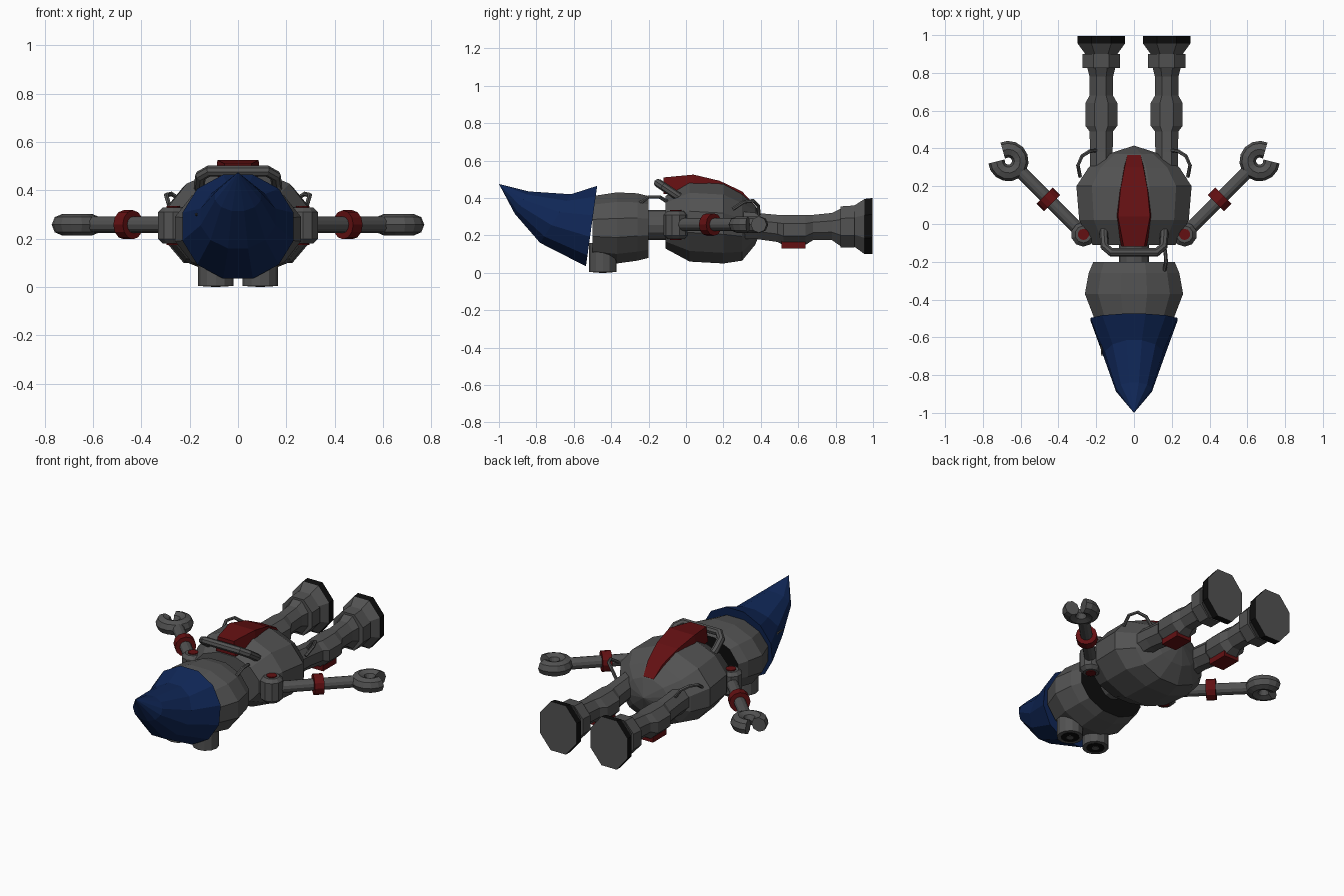
import bpy, bmesh, math
from mathutils import Vector

if "Cube" in bpy.data.objects:
    bpy.data.objects.remove(bpy.data.objects["Cube"])


def material(name, rgb):
    m = bpy.data.materials.new(name)
    m.diffuse_color = (*rgb, 1)
    m.use_nodes = True
    m.node_tree.nodes["Principled BSDF"].inputs["Base Color"].default_value = m.diffuse_color
    return m


GREY = material("grey metal", (0.085, 0.085, 0.085))
RED = material("dark red", (0.125, 0.005, 0.006))
BLUE = material("navy blue", (0.005, 0.02, 0.095))
BLACK = material("black", (0.004, 0.004, 0.004))


def add_mesh(name, bm, *mats):
    bmesh.ops.recalc_face_normals(bm, faces=bm.faces)
    me = bpy.data.meshes.new(name)
    bm.to_mesh(me)
    bm.free()
    for m in mats:
        me.materials.append(m)
    ob = bpy.data.objects.new(name, me)
    bpy.context.collection.objects.link(ob)
    return ob


def loft(name, rings, n, *mats, cx=0.0, tip=None, paint=None):
    """Rings along y, each (y_top, z_top, y_bottom, z_bottom, half_width)."""
    bm = bmesh.new()
    k = 1 / math.cos(math.pi / n)
    loops = []
    for yt, zt, yb, zb, hw in rings:
        loop = []
        for i in range(n):
            a = 2 * math.pi * (i + 0.5) / n
            t = 0.5 + 0.5 * k * math.sin(a)
            loop.append(bm.verts.new((cx + hw * k * math.cos(a),
                                      yb + (yt - yb) * t, zb + (zt - zb) * t)))
        loops.append(loop)
    for r, (a, b) in enumerate(zip(loops, loops[1:])):
        for i in range(n):
            j = (i + 1) % n
            f = bm.faces.new((a[i], a[j], b[j], b[i]))
            if paint:
                f.material_index = paint(r)
    cap = bm.faces.new(loops[0])
    if paint:
        cap.material_index = paint(-1)
    if tip:
        v = bm.verts.new(tip)
        for i in range(n):
            bm.faces.new((loops[-1][i], loops[-1][(i + 1) % n], v))
    else:
        bm.faces.new(loops[-1])
    return add_mesh(name, bm, *mats)


def upright(rows):
    """Turn (y, z_low, z_high, half_width) into untilted rings."""
    return [(y, hi, y, lo, w) for y, lo, hi, w in rows]


def rod(name, a, b, r1, mat, n=12, r2=None):
    a, b = Vector(a), Vector(b)
    bm = bmesh.new()
    bmesh.ops.create_cone(bm, cap_ends=True, segments=n, radius1=r1,
                          radius2=r1 if r2 is None else r2, depth=(b - a).length)
    bmesh.ops.rotate(bm, verts=bm.verts,
                     matrix=(b - a).to_track_quat('Z', 'Y').to_matrix())
    bmesh.ops.translate(bm, verts=bm.verts, vec=(a + b) / 2)
    return add_mesh(name, bm, mat)


def tube(name, pts, r, mat, res=2):
    cu = bpy.data.curves.new(name, 'CURVE')
    cu.dimensions = '3D'
    cu.bevel_depth, cu.bevel_resolution, cu.use_fill_caps = r, res, True
    sp = cu.splines.new('POLY')
    sp.points.add(len(pts) - 1)
    for p, co in zip(sp.points, pts):
        p.co = (*co, 1)
    sp.use_smooth = False
    cu.materials.append(mat)
    ob = bpy.data.objects.new(name, cu)
    bpy.context.collection.objects.link(ob)
    return ob


# torso, neck and head
loft("torso", upright([(-.11, .13, .41, .22), (.02, .06, .485, .29), (.2, .05, .475, .305),
                       (.3, .065, .42, .24), (.37, .15, .36, .14)]),
     12, GREY, tip=(0, .415, .26))
rod("neck", (0, -.22, .255), (0, -.1, .255), .08, GREY)
loft("head", upright([(-.2, .08, .41, .215), (-.26, .065, .425, .24), (-.37, .05, .43, .26),
                      (-.5, .07, .41, .21)]),
     12, GREY, BLACK, paint=lambda r: 1 if r < 0 else 0)

# pointed hat, tilted rim and upturned tip
loft("hat", [(-.475, .465, -.535, .035, .23), (-.615, .42, -.78, .16, .155),
             (-.84, .435, -.915, .315, .095)], 12, BLUE, tip=(0, -1, .475))
rod("hat_spike", (-.175, -.55, .3), (-.17, -.7, .3), .012, GREY, 6, 0.003)

# raised back plate running over the torso
bm = bmesh.new()
rows = []
for y, hw, z in [(-.12, .055, .51), (.04, .085, .525), (.18, .072, .492), (.3, .05, .435),
                 (.365, .035, .365)]:
    rows.append([bm.verts.new(c) for c in ((-hw - .012, y, z - .09), (-hw, y, z),
                                           (hw, y, z), (hw + .012, y, z - .09))])
for a, b in zip(rows, rows[1:]):
    for i in range(4):
        j = (i + 1) % 4
        bm.faces.new((a[i], a[j], b[j], b[i]))
bm.faces.new(rows[0])
bm.faces.new(rows[-1])
add_mesh("back_plate", bm, RED)

# carrying handle behind the neck
half = [(.155, .0, .38), (.16, -.06, .42), (.155, -.12, .46), (.12, -.15, .48)]
tube("handle", half + [(-x, y, z) for x, y, z in reversed(half)], .023, GREY)
tube("neck_cable", [(.14, -.1, .38), (.165, -.14, .405), (.17, -.2, .405), (.16, -.25, .37)],
     .01, GREY, 1)

for s, side in ((1, "right"), (-1, "left")):
    # eye barrel with dark lens
    ex, ey = s * .092, -.445
    rod(side + "_eye_barrel", (ex, ey, .004), (ex, ey, .16), .074, GREY)
    rod(side + "_eye_lens", (ex, ey, .002), (ex, ey, .008), .052, BLACK)
    rod(side + "_eye_pupil", (ex, ey, 0), (ex, ey, .006), .02, GREY)

    # shoulder joint with caps
    sx, sy = s * .268, -.055
    rod(side + "_shoulder", (sx, sy, .2), (sx, sy, .31), .065, GREY, 10)
    rod(side + "_shoulder_top", (sx, sy, .31), (sx, sy, .33), .065, GREY, 10, .045)
    rod(side + "_shoulder_base", (sx, sy, .2), (sx, sy, .18), .065, GREY, 10, .045)
    for z0, z1 in ((.33, .335), (.18, .175)):
        rod(side + "_shoulder_cap", (sx, sy, z0), (sx, sy, z1), .03, RED, 10)

    # arm, band and open claw
    def arm(t):
        return (s * (.268 + t * .707), -.055 + t * .707, .258)
    rod(side + "_arm", arm(0), arm(.49), .034, GREY)
    rod(side + "_arm_band", arm(.235), arm(.29), .06, RED)
    arc = [math.radians(30 + 32 + i * 296 / 12) for i in range(13)]
    tube(side + "_claw", [(s * (.665 + .063 * math.cos(a)), .333 + .063 * math.sin(a), .258)
                          for a in arc], .044, GREY)

    # leg with knee, ankle collar and flared foot
    cx = s * .173
    loft(side + "_leg", upright([(.28, .18, .33, .06), (.38, .18, .32, .06), (.49, .165, .31, .062),
                                 (.52, .15, .31, .085), (.64, .15, .31, .085),
                                 (.68, .175, .31, .062), (.78, .175, .32, .062),
                                 (.83, .14, .345, .075), (.92, .14, .36, .08)]),
         8, GREY, cx=cx)
    loft(side + "_ankle", upright([(.825, .135, .355, .1), (.9, .135, .36, .1)]), 8, GREY, cx=cx)
    loft(side + "_foot", upright([(.9, .14, .36, .085), (.955, .1, .395, .125),
                                  (.996, .1, .4, .125)]), 8, GREY, BLACK, cx=cx,
         paint=lambda r: 1 if r == 1 else 0)
    loft(side + "_knee_pad", upright([(.51, .13, .17, .05), (.64, .13, .17, .05)]), 4, RED, cx=cx)

    # hip cable
    tube(side + "_hip_cable", [(s * x, y, z) for x, y, z in
                               ((.2, .39, .31), (.235, .385, .36), (.275, .36, .385),
                                (.297, .31, .38), (.285, .25, .34))], .01, GREY, 1)
